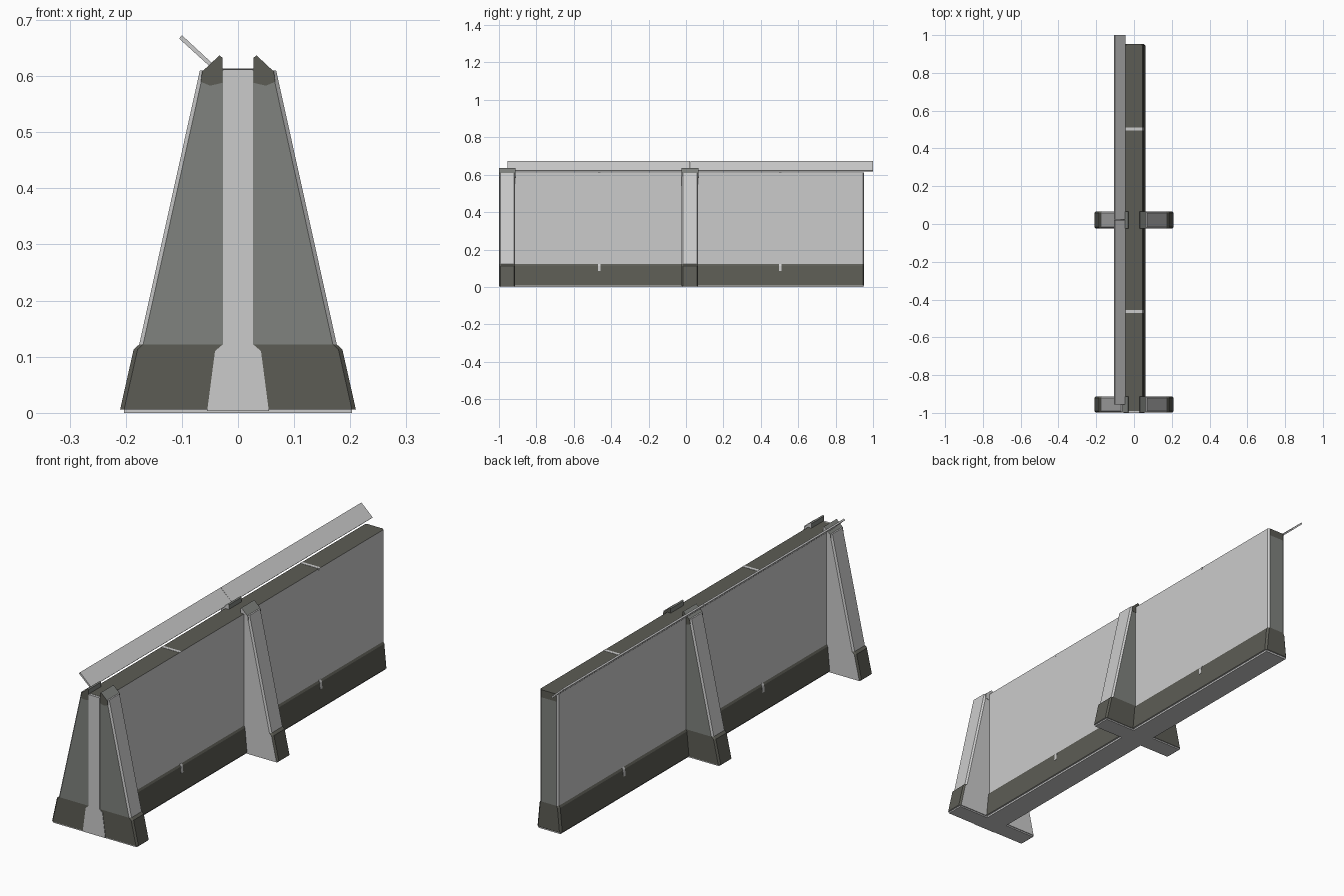
import bpy, bmesh

if "Cube" in bpy.data.objects:
    bpy.data.objects.remove(bpy.data.objects["Cube"])

def mat(name, c):
    m = bpy.data.materials.new(name)
    m.diffuse_color = (*c, 1)
    m.use_nodes = True
    m.node_tree.nodes["Principled BSDF"].inputs["Base Color"].default_value = m.diffuse_color
    return m

MATS = [mat("light_grey", (0.60, 0.60, 0.60)),
        mat("mid_grey", (0.215, 0.225, 0.21)),
        mat("dark_olive", (0.107, 0.107, 0.09))]
LIGHT, MID, DARK = 0, 1, 2

def finish(name, bm, rule):
    bmesh.ops.recalc_face_normals(bm, faces=bm.faces)
    bm.normal_update()
    for f in bm.faces:
        f.material_index = rule(f.normal, f.calc_center_median().z)
    me = bpy.data.meshes.new(name)
    bm.to_mesh(me)
    bm.free()
    for m in MATS:
        me.materials.append(m)
    ob = bpy.data.objects.new(name, me)
    bpy.context.collection.objects.link(ob)
    return ob

def loft(name, levels, y0, y1, c, rule):
    """Stack of chamfered rectangles; levels are (z, half width)."""
    bm = bmesh.new()
    rings = []
    for z, x in levels:
        pts = [(c - x, y0), (x - c, y0), (x, y0 + c), (x, y1 - c),
               (x - c, y1), (c - x, y1), (-x, y1 - c), (-x, y0 + c)]
        if c == 0:
            pts = pts[1:8:2]
            pts = [(-x, y0), (x, y0), (x, y1), (-x, y1)]
        rings.append([bm.verts.new((px, py, z)) for px, py in pts])
    n = len(rings[0])
    bm.faces.new(rings[0])
    bm.faces.new(rings[-1])
    for a, b in zip(rings, rings[1:]):
        for i in range(n):
            j = (i + 1) % n
            bm.faces.new((a[i], a[j], b[j], b[i]))
    return finish(name, bm, rule)

def prism(name, profile, y0, y1, rule):
    """Extrude an xz profile along y."""
    bm = bmesh.new()
    f = bm.faces.new([bm.verts.new((x, y0, z)) for x, z in profile])
    r = bmesh.ops.extrude_face_region(bm, geom=[f])
    for v in r["geom"]:
        if isinstance(v, bmesh.types.BMVert):
            v.co.y = y1
    return finish(name, bm, rule)

plain = lambda n, z: LIGHT

# Long wall: dark foot and top, light sides, mid grey end
def wall_rule(n, z):
    if n.z < -0.9:
        return LIGHT
    if n.z > 0.9 or z < 0.121:
        return DARK
    if n.y > 0.9:
        return DARK if z > 0.58 else MID
    return LIGHT

loft("wall", [(0.008, 0.06), (0.113, 0.05), (0.122, 0.045), (0.58, 0.045), (0.613, 0.045)],
     -0.99, 0.953, 0.008, wall_rule)
loft("wall_base", [(0, 0.053), (0.008, 0.053)], -0.99, 0.948, 0, plain)

# Buttresses: the painted face points outward (-y for the end, +y for the middle)
FOOT = [(0.006, 0.21), (0.113, 0.186), (0.122, 0.176), (0.61, 0.068)]
TIP = [(0.028, 0.588), (0.028, 0.633), (0.033, 0.637), (0.064, 0.608), (0.066, 0.59), (0.05, 0.583)]
for label, y0, y1, face in (("end", -0.998, -0.913, -1), ("middle", -0.023, 0.065, 1)):
    def body_rule(n, z, face=face):
        if abs(n.z) > 0.9 or n.y * face < -0.9:
            return LIGHT
        if z < 0.121:
            return DARK
        return MID if n.y * face > 0.9 else LIGHT

    def tip_rule(n, z, face=face):
        if abs(n.y) > 0.9:
            return DARK if n.y * face > 0 else LIGHT
        return MID

    loft(label + "_buttress", FOOT, y0, y1, 0.007, body_rule)
    loft(label + "_buttress_base", [(0, 0.203), (0.006, 0.203)], y0 + 0.004, y1 - 0.004, 0, plain)
    for side, s in (("right", 1), ("left", -1)):
        prism(f"{label}_{side}_tip", [(x * s, z) for x, z in TIP],
              y0 - 0.001, y1 + 0.001, tip_rule)

# Light strip on the front end, flaring at the foot
STRIP = [(0.055, 0.003), (0.041, 0.11), (0.027, 0.122), (0.027, 0.612)]
prism("front_end_strip", STRIP + [(-x, z) for x, z in reversed(STRIP)], -1.0, -0.99, plain)

# Light joint lines across the top and the foot
for i, y in enumerate((-0.463, 0.503)):
    loft(f"top_joint_{i}", [(0.605, 0.0455), (0.614, 0.0455)], y - 0.007, y + 0.007, 0, plain)
    loft(f"foot_joint_{i}", [(0.085, 0.0535), (0.113, 0.051), (0.123, 0.046)],
         y - 0.007, y + 0.007, 0, plain)

# Slanted top plates, two in a row
PLATE = [(-0.045, 0.622), (-0.050, 0.617), (-0.105, 0.667), (-0.100, 0.673)]
for name, y0, y1 in (("front_plate", -0.955, 0.022), ("back_plate", 0.023, 1.0)):
    prism(name, PLATE, y0, y1, plain)
